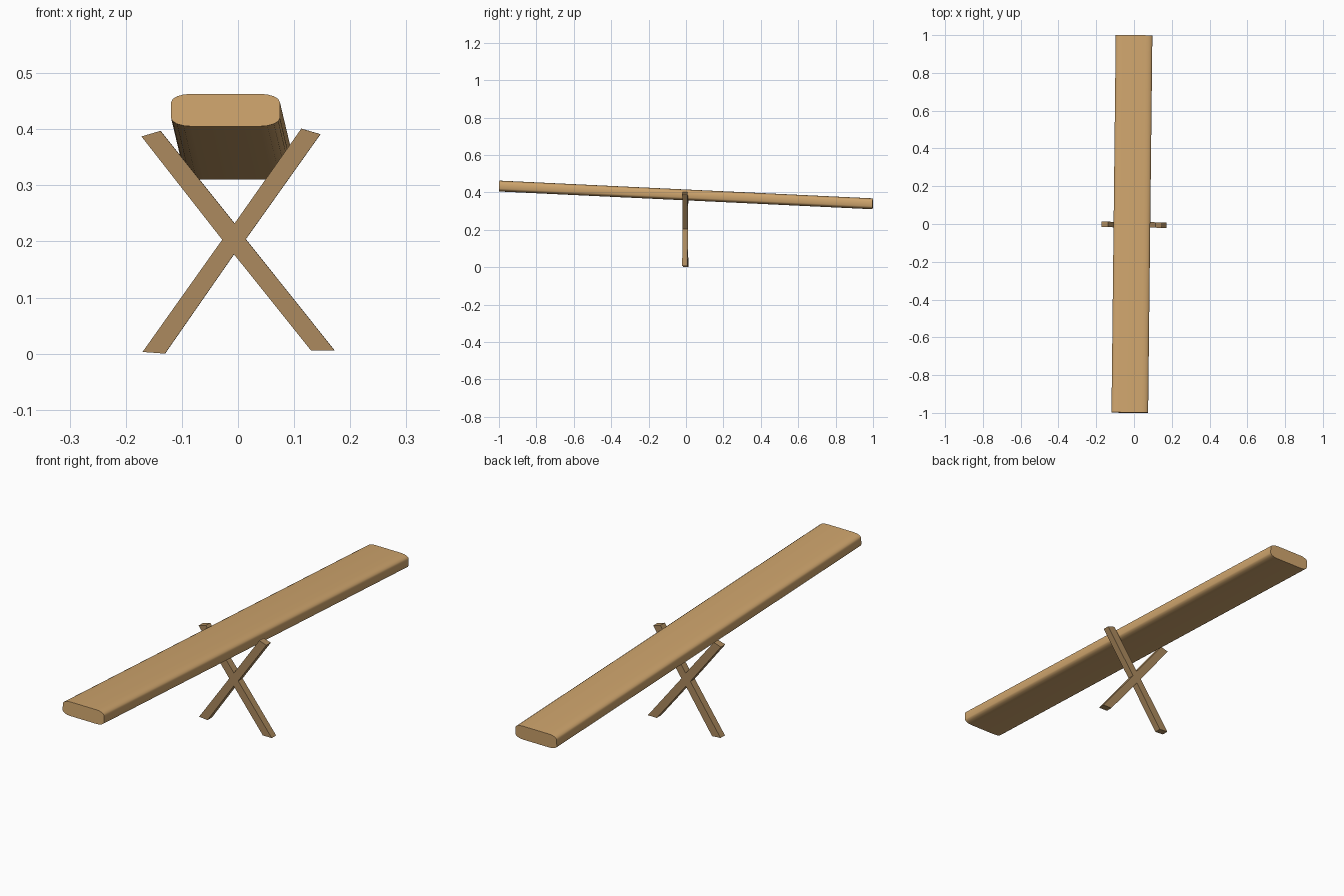
import bpy, bmesh, math

cube = bpy.data.objects.get("Cube")
if cube:
    bpy.data.objects.remove(cube, do_unlink=True)

YAW = -0.0113     # slight turn of the whole seesaw
PITCH = -0.0475   # tilt of the plank


def material(name, rgb):
    m = bpy.data.materials.new(name)
    m.use_nodes = True
    m.diffuse_color = (*rgb, 1)
    m.node_tree.nodes["Principled BSDF"].inputs["Base Color"].default_value = (*rgb, 1)
    return m


def extrude_profile(name, points, depth, mat):
    """Extrude an x-z outline along y, centred on y = 0."""
    bm = bmesh.new()
    face = bm.faces.new([bm.verts.new((x, -depth / 2, z)) for x, z in points])
    ext = bmesh.ops.extrude_face_region(bm, geom=[face])
    verts = [v for v in ext["geom"] if isinstance(v, bmesh.types.BMVert)]
    bmesh.ops.translate(bm, verts=verts, vec=(0, depth, 0))
    bmesh.ops.recalc_face_normals(bm, faces=bm.faces)
    mesh = bpy.data.meshes.new(name)
    bm.to_mesh(mesh)
    bm.free()
    mesh.materials.append(mat)
    obj = bpy.data.objects.new(name, mesh)
    bpy.context.collection.objects.link(obj)
    return obj


def rounded_outline(w, h, rx, rz, steps=4):
    """Rectangle with elliptical corners."""
    pts = []
    for k, (sx, sz) in enumerate([(1, 1), (-1, 1), (-1, -1), (1, -1)]):
        for i in range(steps + 1):
            a = math.pi / 2 * (k + i / steps)
            pts.append((sx * (w / 2 - rx) + rx * math.cos(a),
                        sz * (h / 2 - rz) + rz * math.sin(a)))
    return pts


light_wood = material("light wood", (0.624, 0.376, 0.153))
dark_wood = material("darker wood", (0.413, 0.254, 0.112))

# Long tilted plank with softened long edges
plank = extrude_profile("plank", rounded_outline(0.194, 0.058, 0.036, 0.015), 1.9995, light_wood)
plank.location = (-0.011, 0, 0.3865)
plank.rotation_euler = (PITCH, 0, YAW)
bpy.ops.object.select_all(action="DESELECT")
plank.select_set(True)
bpy.context.view_layer.objects.active = plank
bpy.ops.object.shade_smooth_by_angle(angle=math.radians(35))

# Crossed legs, halved into each other at the middle
cross = [(-0.170, 0.003), (-0.130, 0.0), (-0.007, 0.177), (0.130, 0.006),
         (0.172, 0.006), (0.014, 0.204), (0.147, 0.391), (0.113, 0.401),
         (-0.006, 0.232), (-0.138, 0.397), (-0.172, 0.387), (-0.028, 0.203)]
legs = extrude_profile("crossed_legs", cross, 0.029, dark_wood)
legs.location = (0, -0.004, 0)
legs.rotation_euler = (0, 0, YAW)
